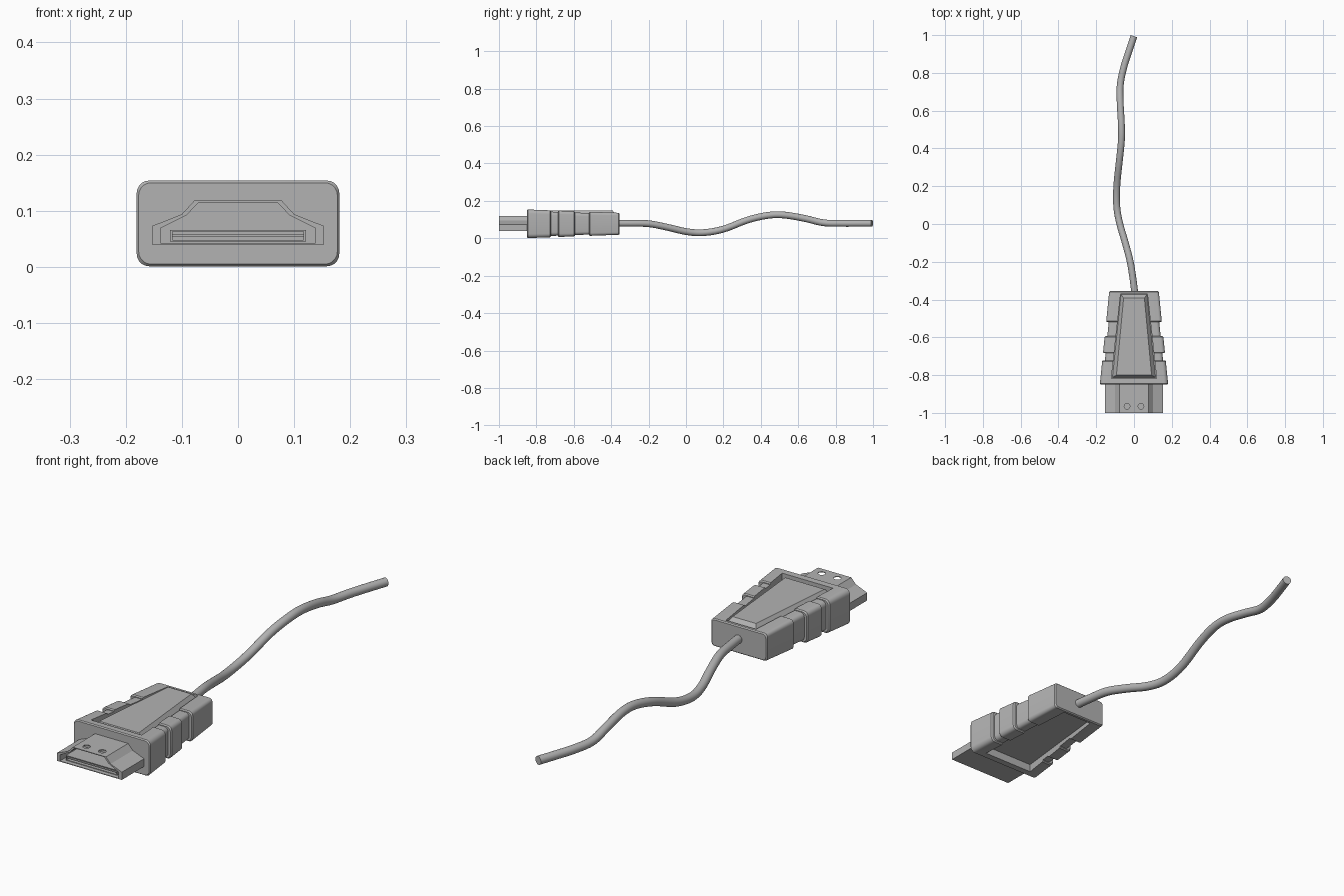
import bpy, bmesh, math
from mathutils import Vector

if "Cube" in bpy.data.objects:
    bpy.data.objects.remove(bpy.data.objects["Cube"])

grey = bpy.data.materials.new("plain grey")
grey.diffuse_color = (0.45, 0.45, 0.45, 1)
grey.use_nodes = True
grey.node_tree.nodes["Principled BSDF"].inputs["Base Color"].default_value = grey.diffuse_color


def loft(name, rings):
    """Skin a list of equal-length 3D rings and cap both ends."""
    bm = bmesh.new()
    vs = [[bm.verts.new(p) for p in r] for r in rings]
    n = len(rings[0])
    for a, b in zip(vs, vs[1:]):
        for i in range(n):
            j = (i + 1) % n
            bm.faces.new((a[i], a[j], b[j], b[i]))
    bm.faces.new(vs[0][::-1])
    bm.faces.new(vs[-1])
    bmesh.ops.recalc_face_normals(bm, faces=bm.faces)
    me = bpy.data.meshes.new(name)
    bm.to_mesh(me)
    bm.free()
    ob = bpy.data.objects.new(name, me)
    bpy.context.collection.objects.link(ob)
    me.materials.append(grey)
    return ob


def select(ob):
    bpy.ops.object.select_all(action='DESELECT')
    ob.select_set(True)
    bpy.context.view_layer.objects.active = ob


def cut(ob, cutter):
    m = ob.modifiers.new("cut", 'BOOLEAN')
    m.operation, m.solver, m.object = 'DIFFERENCE', 'EXACT', cutter
    select(ob)
    bpy.ops.object.modifier_apply(modifier=m.name)
    bpy.data.objects.remove(cutter)


def smooth(ob, angle=35):
    select(ob)
    bpy.ops.object.shade_smooth_by_angle(angle=math.radians(angle))


def body_ring(y, inset_x=0.0, inset_z=0.0, seg=5):
    """Rounded rectangle that tapers toward the cable end."""
    t = (y + 0.85) / 0.495
    w, h = 0.181 - 0.05 * t - inset_x, 0.0765 - 0.018 * t - inset_z
    r = 0.022 - 0.008 * t
    pts = []
    for cx, cz, a0 in ((1, 1, 0), (-1, 1, 90), (-1, -1, 180), (1, -1, 270)):
        for k in range(seg + 1):
            a = math.radians(a0 + 90 * k / seg)
            pts.append((cx * (w - r) + r * math.cos(a), y,
                        0.0775 + cz * (h - r) + r * math.sin(a)))
    return pts


def trapezoid(z, y0, y1, w0, w1):
    return [(-w0, y0, z), (w0, y0, z), (w1, y1, z), (-w1, y1, z)]


# grip body: three blocks separated by two shallow grooves
rings = []
e = 0.005
blocks = [(-0.85, -0.722), (-0.684, -0.594), (-0.519, -0.355)]
for i, (a, b) in enumerate(blocks):
    if i:
        rings.append(body_ring(a, 0.014, 0.007))
    rings += [body_ring(a, e * 0.8, e * 0.8), body_ring(a + e, 0, 0),
              body_ring(b - e, 0, 0), body_ring(b, e * 0.8, e * 0.8)]
    if i < 2:
        rings.append(body_ring(b, 0.014, 0.007))
body = loft("grip_body", rings)

# trapezoid recesses on top and bottom
cut(body, loft("top_cutter", [trapezoid(0.118, -0.818, -0.37, 0.12, 0.071),
                              trapezoid(0.2, -0.818, -0.37, 0.12, 0.071)]))
cut(body, loft("bottom_cutter", [trapezoid(-0.05, -0.818, -0.37, 0.12, 0.071),
                                 trapezoid(0.036, -0.818, -0.37, 0.12, 0.071)]))
smooth(body)

# raised top panel with sloped sides
loft("top_panel", [trapezoid(0.112, -0.812, -0.372, 0.114, 0.069),
                   trapezoid(0.125, -0.812, -0.372, 0.114, 0.069),
                   trapezoid(0.148, -0.800, -0.392, 0.093, 0.055)])


def mirrored(half, y):
    return [(x, y, z) for x, z in half] + [(-x, y, z) for x, z in half[::-1]]


# hollow plug shell with two latch holes
outer = [(0.153, 0.04), (0.153, 0.078), (0.096, 0.096), (0.077, 0.118)]
outer = [(0.153, 0.04), (0.153, 0.073), (0.1, 0.094), (0.078, 0.118)]
inner = [(0.138, 0.043), (0.138, 0.073), (0.088, 0.097), (0.071, 0.115)]
inner = [(0.138, 0.043), (0.138, 0.069), (0.092, 0.092), (0.070, 0.115)]
plug = loft("plug_shell", [mirrored(outer, -0.84), mirrored(outer, -1.0),
                           mirrored(inner, -1.0), mirrored(inner, -0.88)])
for s in (-1, 1):
    hole = [[(s * 0.037 + 0.015 * math.cos(k * math.tau / 20),
              -0.965 + 0.015 * math.sin(k * math.tau / 20), z) for k in range(20)]
            for z in (0.1, 0.13)]
    cut(plug, loft("hole_cutter", hole))


def box_ring(w, z0, z1, y):
    return mirrored([(w, z0), (w, z1)], y)


# contact sleeve with a thin blade inside
loft("contact_sleeve", [box_ring(0.121, 0.045, 0.066, -0.875),
                        box_ring(0.121, 0.045, 0.066, -0.985),
                        box_ring(0.117, 0.048, 0.063, -0.985),
                        box_ring(0.117, 0.048, 0.063, -0.89)])
loft("contact_blade", [box_ring(0.117, 0.053, 0.059, -0.885),
                       box_ring(0.117, 0.053, 0.059, -0.98)])

# cable: smooth path swept with a round section
path = [(0.006, -0.38, 0.08), (-0.004, -0.3, 0.08), (-0.02, -0.2, 0.078),
        (-0.046, -0.1, 0.059), (-0.075, 0, 0.036), (-0.091, 0.09, 0.03),
        (-0.091, 0.2, 0.049), (-0.078, 0.33, 0.098), (-0.067, 0.44, 0.123),
        (-0.067, 0.53, 0.124), (-0.073, 0.64, 0.105), (-0.073, 0.735, 0.083),
        (-0.054, 0.83, 0.08), (-0.027, 0.915, 0.08), (0.0, 0.994, 0.08)]
P = [Vector(p) for p in path]
P = [2 * P[0] - P[1]] + P + [2 * P[-1] - P[-2]]
pts = []
for i in range(1, len(P) - 2):
    a, b, c, d = P[i - 1:i + 3]
    for k in range(5):
        t = k / 5
        pts.append(0.5 * (2 * b + (c - a) * t + (2 * a - 5 * b + 4 * c - d) * t * t
                          + (3 * b - a - 3 * c + d) * t ** 3))
pts.append(P[-2])
rings = []
for i, p in enumerate(pts):
    tan = (pts[min(i + 1, len(pts) - 1)] - pts[max(i - 1, 0)]).normalized()
    side = tan.cross(Vector((0, 0, 1))).normalized()
    up = side.cross(tan)
    rings.append([p + 0.018 * (side * math.cos(k * math.tau / 20)
                               + up * math.sin(k * math.tau / 20)) for k in range(20)])
smooth(loft("cable", rings))
